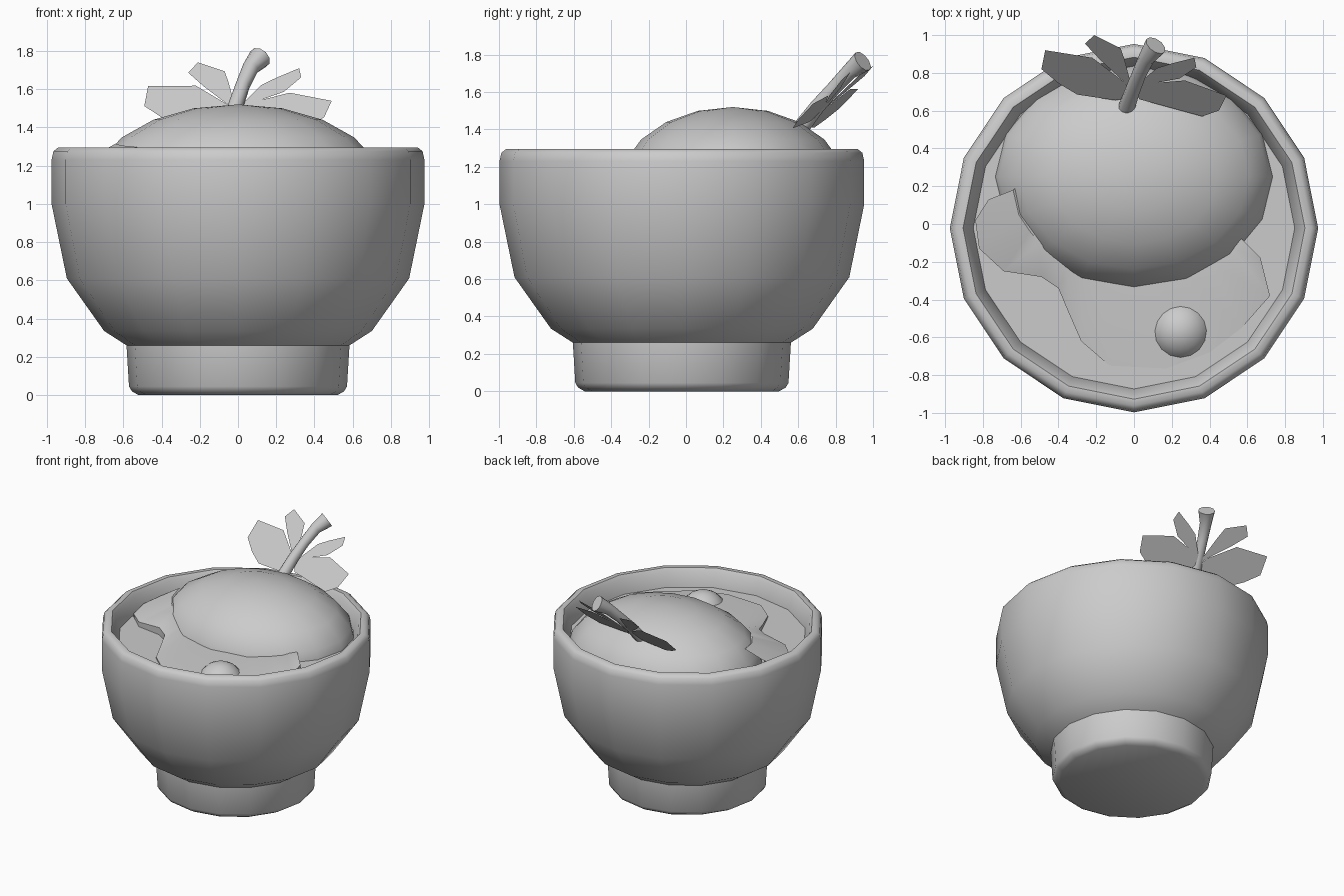
import bpy, bmesh, math
from mathutils import Vector

if "Cube" in bpy.data.objects:
    bpy.data.objects.remove(bpy.data.objects["Cube"])

CY = -0.022          # bowl axis in y
SIDES = 16


def finish(name, bm, angle=40, smooth=True):
    if smooth:
        bmesh.ops.recalc_face_normals(bm, faces=bm.faces)
    me = bpy.data.meshes.new(name)
    bm.to_mesh(me)
    bm.free()
    ob = bpy.data.objects.new(name, me)
    bpy.context.collection.objects.link(ob)
    if smooth:
        bpy.ops.object.select_all(action='DESELECT')
        bpy.context.view_layer.objects.active = ob
        ob.select_set(True)
        bpy.ops.object.shade_smooth_by_angle(angle=math.radians(angle))
    return ob


def bridge(bm, rings, closed=True):
    for a, b in zip(rings, rings[1:]):
        n = len(a)
        for i in range(n if closed else n - 1):
            j = (i + 1) % n
            bm.faces.new((a[i], a[j], b[j], b[i]))


def lathe(name, profile):
    bm = bmesh.new()
    rings = []
    for r, z in profile:
        rings.append([bm.verts.new((r * math.cos(t), CY + r * math.sin(t), z))
                      for t in (2 * math.pi * i / SIDES for i in range(SIDES))])
    bridge(bm, rings)
    bm.faces.new(rings[0])
    bm.faces.new(rings[-1])
    return finish(name, bm)


def ellipsoid(name, centre, radii, rings=10):
    bm = bmesh.new()
    bmesh.ops.create_uvsphere(bm, u_segments=16, v_segments=rings, radius=1)
    bmesh.ops.scale(bm, vec=radii, verts=bm.verts)
    bmesh.ops.translate(bm, vec=centre, verts=bm.verts)
    return finish(name, bm, 60)


# Footed bowl, outside then over the rim and down the inside
lathe("bowl", [(0.52, 0.0), (0.555, 0.02), (0.57, 0.045), (0.583, 0.26), (0.70, 0.335),
               (0.895, 0.61), (0.975, 1.0), (0.975, 1.23), (0.965, 1.275), (0.94, 1.295),
               (0.905, 1.295), (0.888, 1.27), (0.85, 1.16), (0.84, 1.0), (0.77, 0.65),
               (0.58, 0.42)])

# Soup surface
lathe("soup", [(0.80, 1.10), (0.855, 1.163)])

# Large rounded dumpling and small ball
ellipsoid("dumpling", (0, 0.25, 1.10), (0.752, 0.605, 0.42))
ellipsoid("small_ball", (0.245, -0.565, 1.08), (0.17, 0.17, 0.17))

# Sauce puddle: strip from the dumpling edge to a wavy outline, with a short skirt
inner = [(-.64, .18, 1.315), (-.61, .05, 1.305), (-.55, -.04, 1.30), (-.50, -.10, 1.29),
         (-.42, -.17, 1.26), (-.35, -.22, 1.24), (-.28, -.25, 1.22), (-.20, -.28, 1.21),
         (-.08, -.31, 1.20), (.12, -.31, 1.20), (.28, -.26, 1.20), (.40, -.20, 1.21),
         (.52, -.13, 1.23), (.59, -.10, 1.24)]
outer = [(-.77, .13, 1.24), (-.84, .02, 1.20), (-.82, -.13, 1.185), (-.69, -.25, 1.20),
         (-.49, -.28, 1.22), (-.40, -.34, 1.21), (-.35, -.46, 1.19), (-.28, -.62, 1.175),
         (-.13, -.75, 1.17), (.17, -.765, 1.17), (.40, -.68, 1.17), (.57, -.55, 1.17),
         (.72, -.38, 1.18), (.67, -.18, 1.20)]
bm = bmesh.new()
core = [(x * 0.8, y + 0.12, 1.2) for x, y, z in inner]
skirt = [(x, y, 1.15) for x, y, z in outer]
bridge(bm, [[bm.verts.new(p) for p in row] for row in (core, inner, outer, skirt)], closed=False)
finish("sauce", bm, 50)

# Curved stem, flared at its cut end
path = [Vector(p) for p in ((-.045, .60, 1.39), (-.01, .70, 1.52), (.025, .79, 1.62),
                            (.065, .875, 1.71), (.115, .945, 1.765))]
radii = [.045, .04, .038, .043, .06]
bm = bmesh.new()
rings = []
for i, (p, r) in enumerate(zip(path, radii)):
    d = (path[min(i + 1, 4)] - path[max(i - 1, 0)]).normalized()
    u = d.cross(Vector((1, 0, 0))).normalized()
    v = d.cross(u)
    rings.append([bm.verts.new(p + r * (math.cos(t) * u + math.sin(t) * v))
                  for t in (2 * math.pi * k / 10 for k in range(10))])
bridge(bm, rings)
bm.faces.new(rings[0])
bm.faces.new(rings[-1])
finish("stem", bm)

# Flat leaves, outlines in plan lifted onto one tilted plane
leaves = {
    "leaf_far_left": [(0, .67), (-.05, .75), (-.22, .88), (-.47, .92), (-.49, .82),
                      (-.40, .745), (-.30, .685), (-.10, .655)],
    "leaf_upper_left": [(0, .68), (-.05, .75), (-.18, .87), (-.26, .955), (-.21, 1.0),
                        (-.07, .93), (-.05, .87)],
    "leaf_upper_right": [(0, .70), (.02, .74), (.12, .825), (.20, .85), (.32, .88),
                         (.33, .83), (.24, .77), (.13, .75)],
    "leaf_far_right": [(0, .70), (.03, .74), (.27, .76), (.49, .68), (.45, .60),
                       (.36, .57), (.25, .60), (.03, .66)],
}
for name, pts in leaves.items():
    bm = bmesh.new()
    bm.faces.new([bm.verts.new((x, y, y + .775 + .17 * x)) for x, y in reversed(pts)])
    finish(name, bm, smooth=False)
